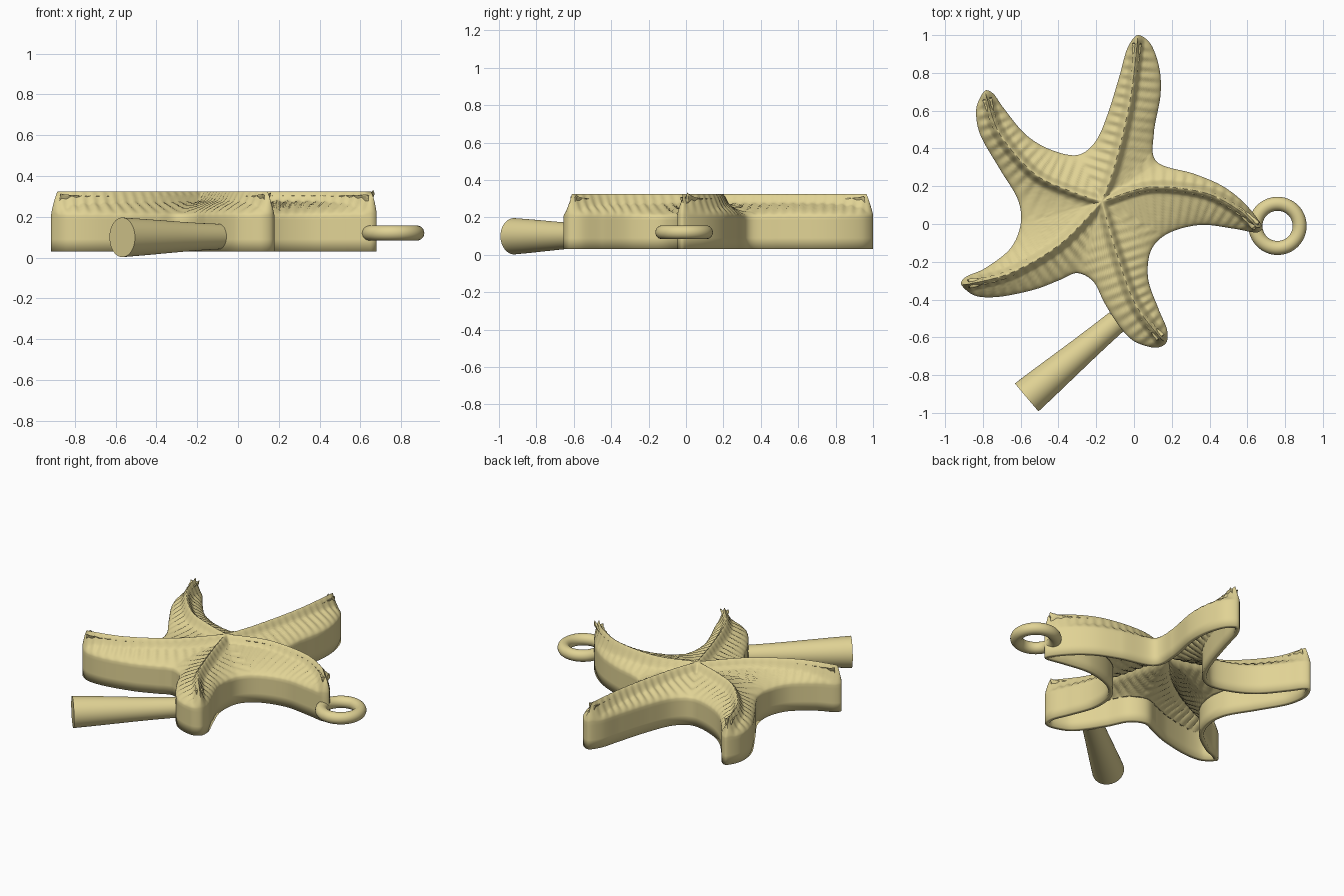
import bpy, bmesh, math
from mathutils import Vector, kdtree

if "Cube" in bpy.data.objects:
    bpy.data.objects.remove(bpy.data.objects["Cube"])

mat = bpy.data.materials.new("sand_yellow")
mat.diffuse_color = (0.75, 0.65, 0.30, 1)
mat.use_nodes = True
mat.node_tree.nodes["Principled BSDF"].inputs["Base Color"].default_value = mat.diffuse_color

# Outline: one row per arm, from its tip over the valley (index) to the next tip
SECTORS = [
    (5, [(.02, 1.0), (.09, .95), (.135, .82), (.14, .68), (.105, .48), (.12, .33),
         (.32, .265), (.47, .2), (.59, .105)]),
    (5, [(.68, -.015), (.65, -.045), (.53, -.025), (.35, -.005), (.18, -.05), (.09, -.14),
         (.075, -.29), (.13, -.45), (.175, -.56)]),
    (6, [(.17, -.63), (.11, -.655), (0, -.62), (-.075, -.545), (-.155, -.42), (-.215, -.305),
         (-.30, -.26), (-.39, -.295), (-.52, -.345), (-.71, -.385), (-.84, -.38)]),
    (4, [(-.915, -.32), (-.89, -.28), (-.79, -.235), (-.655, -.13), (-.6, 0),
         (-.615, .13), (-.71, .29), (-.815, .475), (-.835, .61)]),
    (5, [(-.79, .705), (-.745, .69), (-.695, .62), (-.575, .475), (-.445, .395), (-.30, .365),
         (-.205, .435), (-.14, .58), (-.075, .79), (-.035, .93)]),
]
# Ridge lines from each tip to the shared centre
CENTRE = (-.17, .12)
RIDGES = [
    [(.018, .965), (-.02, .66), (-.10, .32)],
    [(.65, -.02), (.56, .07), (.375, .165), (.085, .195)],
    [(.145, -.61), (.005, -.42), (-.10, -.13)],
    [(-.885, -.32), (-.655, -.26), (-.39, -.105)],
    [(-.78, .67), (-.71, .475), (-.525, .265), (-.34, .175)],
]
N = 80                      # columns per half sector
FLOOR, EDGE, BODY, CREST = .03, .205, .085, .035


def smooth(pts, closed=False, steps=30):
    """Sampled spline; returns one list of samples per segment."""
    p = [Vector(q) for q in pts]
    n = len(p)
    get = (lambda i: p[i % n]) if closed else (lambda i: p[max(0, min(n - 1, i))])
    segs = []
    for i in range(n if closed else n - 1):
        a, b = get(i), get(i + 1)
        length = (b - a).length
        ma, mb = (b - get(i - 1)) / 2, (get(i + 2) - a) / 2
        for m in (ma, mb):
            if m.length > length:
                m *= length / m.length
        segs.append([(2*t**3 - 3*t*t + 1) * a + (t**3 - 2*t*t + t) * ma
                     + (3*t*t - 2*t**3) * b + (t**3 - t*t) * mb
                     for t in [k / steps for k in range(steps + 1)]])
    return segs


def resample(segs, n):
    """n + 1 points at equal spacing along joined segments."""
    pts = [segs[0][0]] + [q for s in segs for q in s[1:]]
    acc = [0]
    for a, b in zip(pts, pts[1:]):
        acc.append(acc[-1] + (b - a).length)
    out, j = [], 0
    for k in range(n + 1):
        d = acc[-1] * k / n
        while j < len(pts) - 2 and acc[j + 1] < d:
            j += 1
        out.append(pts[j].lerp(pts[j + 1], (d - acc[j]) / max(1e-9, acc[j + 1] - acc[j])))
    return out


def finish(obj, angle=40):
    obj.data.materials.append(mat)
    bpy.ops.object.select_all(action='DESELECT')
    obj.select_set(True)
    bpy.context.view_layer.objects.active = obj
    bpy.ops.object.shade_smooth_by_angle(angle=math.radians(angle))


# Matching columns: outline point -> ridge point
ridges = [resample(smooth(r + [CENTRE]), N) for r in RIDGES]
outline = smooth([q for _, row in SECTORS for q in row], closed=True)
columns, start = [], 0
for i, (valley, row) in enumerate(SECTORS):
    down = resample(outline[start:start + valley], N)
    up = resample(outline[start + valley:start + len(row)], N)
    columns += list(zip(down, ridges[i]))[:-1]
    columns += list(zip(up, ridges[(i + 1) % 5][::-1]))[:-1]
    start += len(row)

# Nearest ridge lookup gives the crest profile and the cross ripples
fine = []
for r in RIDGES:
    line = resample(smooth(r + [CENTRE]), 400)
    step = (line[1] - line[0]).length
    fine += [(q, step * (400 - k)) for k, q in enumerate(line)]
tree = kdtree.KDTree(len(fine))
for k, (q, s) in enumerate(fine):
    tree.insert((q.x, q.y, 0), k)
tree.balance()


def height(q, u):
    _, k, d = tree.find((q.x, q.y, 0))
    z = EDGE + BODY * u ** .6
    z += .006 * math.sin(math.tau * fine[k][1] / .052) * math.sin(math.pi * u) ** .7 if 0 < u < 1 else 0
    if d < .042:
        z += CREST * .5 * (1 + math.cos(math.pi * d / .042))
    return z


# Starfish shell: wall rows, then sloping rows up to the ridge
bm = bmesh.new()
grid = []
for edge, ridge in columns:
    length = (ridge - edge).length
    near = min(.05, .5 * length) / length
    us = [(1 - near) * (k / 15) ** 1.3 for k in range(16)] + [1 - near + near * k / 7 for k in range(1, 8)]
    col = [bm.verts.new((edge.x, edge.y, z)) for z in (FLOOR, .09, .15, .185)]
    for u in us:
        q = edge.lerp(ridge, u)
        col.append(bm.verts.new((q.x, q.y, height(q, u))))
    grid.append(col)
for a, b in zip(grid, grid[1:] + grid[:1]):
    for k in range(len(a) - 1):
        bm.faces.new((a[k], a[k + 1], b[k + 1], b[k]))
bmesh.ops.remove_doubles(bm, verts=bm.verts, dist=.0004)
bm.normal_update()
if sum(f.normal.z * f.calc_area() for f in bm.faces) < 0:
    bmesh.ops.reverse_faces(bm, faces=bm.faces)
mesh = bpy.data.meshes.new("starfish_shell")
bm.to_mesh(mesh)
bm.free()
shell = bpy.data.objects.new("starfish_shell", mesh)
bpy.context.collection.objects.link(shell)
finish(shell, 60)
solid = shell.modifiers.new("wall_thickness", 'SOLIDIFY')
solid.thickness = .028
solid.offset = -1
# keep the thickness ahead of the shading modifier, if there is one
shell.modifiers.move(len(shell.modifiers) - 1, 0)

# Hanging ring at the right arm tip
bpy.ops.mesh.primitive_torus_add(location=(.76, -.01, .12), major_radius=.117, minor_radius=.037,
                                 major_segments=64, minor_segments=24)
ring = bpy.context.object
ring.name = "hanging_ring"
finish(ring)

# Flared handle stub running into the lower arm
a, b = Vector((-.568, -.918, .099)), Vector((-.09, -.515, .103))
rot = (b - a).to_track_quat('Z', 'Y')
bm = bmesh.new()
rings = []
for t, r in ((0, .097), (.2, .09), (.4, .082), (.6, .074), (.8, .067), (1, .062)):
    c = a.lerp(b, t)
    rings.append([bm.verts.new(c + rot @ Vector((r * math.cos(w), r * math.sin(w), 0)))
                  for w in [math.tau * k / 48 for k in range(48)]])
for p, q in zip(rings, rings[1:]):
    for k in range(48):
        bm.faces.new((p[k], p[(k + 1) % 48], q[(k + 1) % 48], q[k]))
bm.faces.new(rings[0][::-1])
bm.faces.new(rings[-1])
mesh = bpy.data.meshes.new("handle")
bm.to_mesh(mesh)
bm.free()
handle = bpy.data.objects.new("handle", mesh)
bpy.context.collection.objects.link(handle)
finish(handle)
